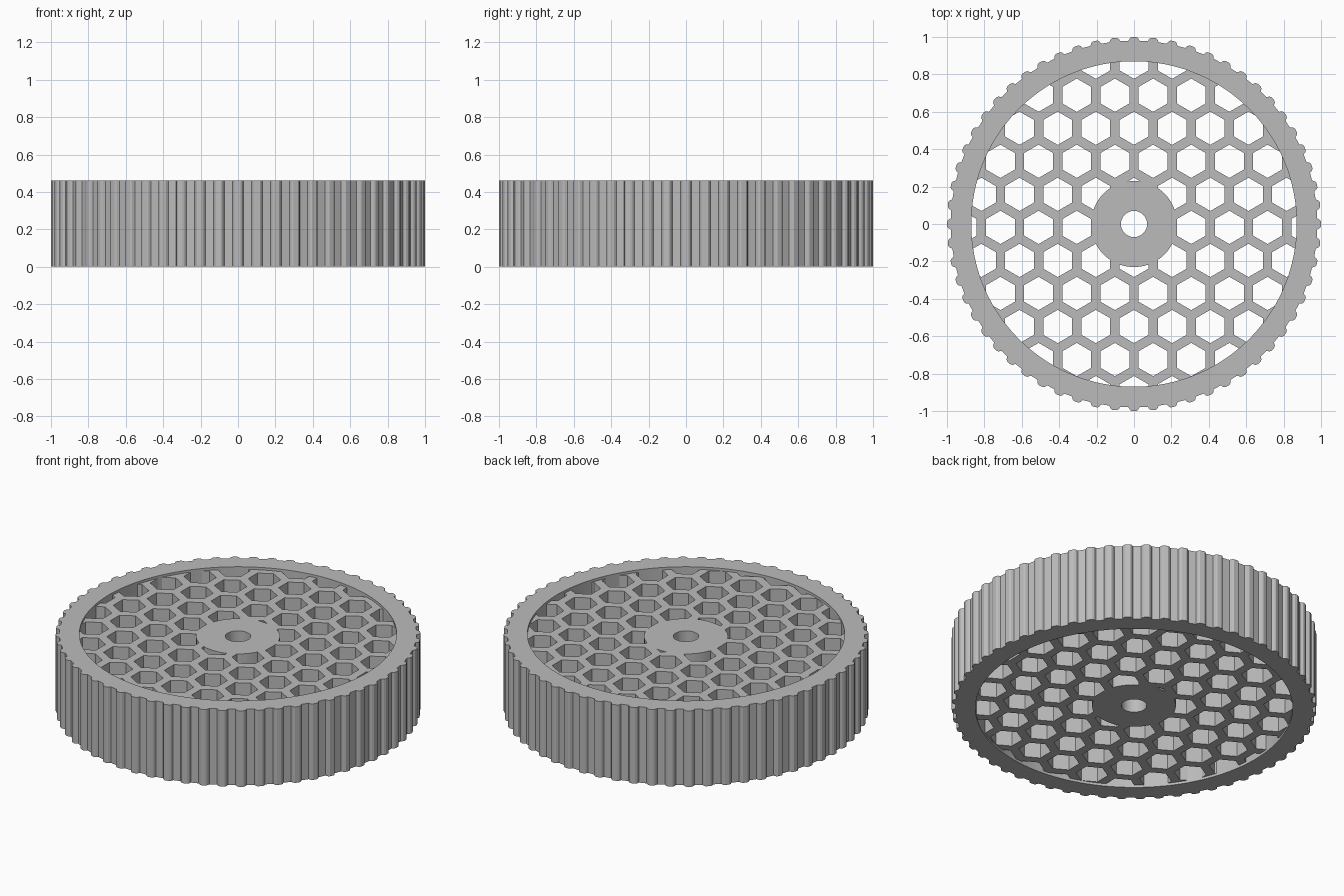
import bpy, bmesh
from math import sin, cos, pi, sqrt, hypot, radians

HEIGHT = 0.46
RECESS = 0.015
TEETH = 60
PITCH = 0.204          # distance between honeycomb cells
WALL = 0.05            # honeycomb wall thickness
ROW_SHIFT = -0.018
RIM_INNER = 0.87

if "Cube" in bpy.data.objects:
    bpy.data.objects.remove(bpy.data.objects["Cube"])

grey = bpy.data.materials.new("light_grey")
grey.use_nodes = True
colour = (0.5, 0.5, 0.5, 1)
grey.diffuse_color = colour
grey.node_tree.nodes["Principled BSDF"].inputs["Base Color"].default_value = colour


def make_object(name, bm):
    bmesh.ops.recalc_face_normals(bm, faces=bm.faces)
    mesh = bpy.data.meshes.new(name)
    bm.to_mesh(mesh)
    bm.free()
    mesh.materials.append(grey)
    obj = bpy.data.objects.new(name, mesh)
    bpy.context.scene.collection.objects.link(obj)
    return obj


def add_prism(bm, x, y, radius, sides, low, high, turn=0.0):
    ring = [(x + radius * cos(2 * pi * i / sides + turn),
             y + radius * sin(2 * pi * i / sides + turn)) for i in range(sides)]
    bottom = [bm.verts.new((px, py, low)) for px, py in ring]
    top = [bm.verts.new((px, py, high)) for px, py in ring]
    bm.faces.new(bottom[::-1])
    bm.faces.new(top)
    for i in range(sides):
        j = (i + 1) % sides
        bm.faces.new((bottom[i], bottom[j], top[j], top[i]))


def cylinder(name, radius, sides, low, high):
    bm = bmesh.new()
    add_prism(bm, 0, 0, radius, sides, low, high)
    return make_object(name, bm)


def smooth(obj):
    bpy.ops.object.select_all(action='DESELECT')
    obj.select_set(True)
    bpy.context.view_layer.objects.active = obj
    bpy.ops.object.shade_smooth_by_angle(angle=radians(25))


# Toothed rim: one ridge profile repeated around a ring
ridge = [(-0.29, 0.98), (-0.21, 0.994), (-0.12, 1.0),
         (0.12, 1.0), (0.21, 0.994), (0.29, 0.98)]
bm = bmesh.new()
columns = []
for tooth in range(TEETH):
    for offset, radius in ridge:
        a = 2 * pi * (tooth + offset) / TEETH
        columns.append([bm.verts.new((r * cos(a), r * sin(a), z)) for r, z in
                        ((radius, 0), (radius, HEIGHT), (RIM_INNER, HEIGHT), (RIM_INNER, 0))])
for i, here in enumerate(columns):
    there = columns[(i + 1) % len(columns)]
    for k in range(4):
        m = (k + 1) % 4
        bm.faces.new((here[k], there[k], there[m], here[m]))
rim = make_object("toothed_rim", bm)

# Honeycomb web: disc whose edge is buried in the rim
low, high = RECESS, HEIGHT - RECESS
web = cylinder("honeycomb_web", 0.92, 128, low, high)
hub = cylinder("hub", 0.23, 96, low, high)
bore = cylinder("bore_cutter", 0.07, 48, -0.1, HEIGHT + 0.1)

# Hexagonal cell cutters in staggered rows
bm = bmesh.new()
for row in range(-6, 7):
    for col in range(-6, 7):
        x = (col + (0.5 if row % 2 == 0 else 0)) * PITCH
        y = row * PITCH * sqrt(3) / 2 + ROW_SHIFT
        if hypot(x, y) < 0.98:
            add_prism(bm, x, y, (PITCH - WALL) / sqrt(3), 6, -0.1, HEIGHT + 0.1, pi / 6)
cells = make_object("cell_cutter", bm)

# Cut the cells, add the hub, drill the bore
for cutter, operation in ((cells, 'DIFFERENCE'), (hub, 'UNION'), (bore, 'DIFFERENCE')):
    cutter.hide_render = True
    mod = web.modifiers.new(cutter.name, 'BOOLEAN')
    mod.operation = operation
    mod.solver = 'EXACT'
    mod.object = cutter
bpy.context.view_layer.update()
result = web.evaluated_get(bpy.context.evaluated_depsgraph_get())
web_mesh = bpy.data.meshes.new_from_object(result)
web.modifiers.clear()
web.data = web_mesh
for cutter in (cells, hub, bore):
    bpy.data.objects.remove(cutter)

for part in (rim, web):
    smooth(part)
